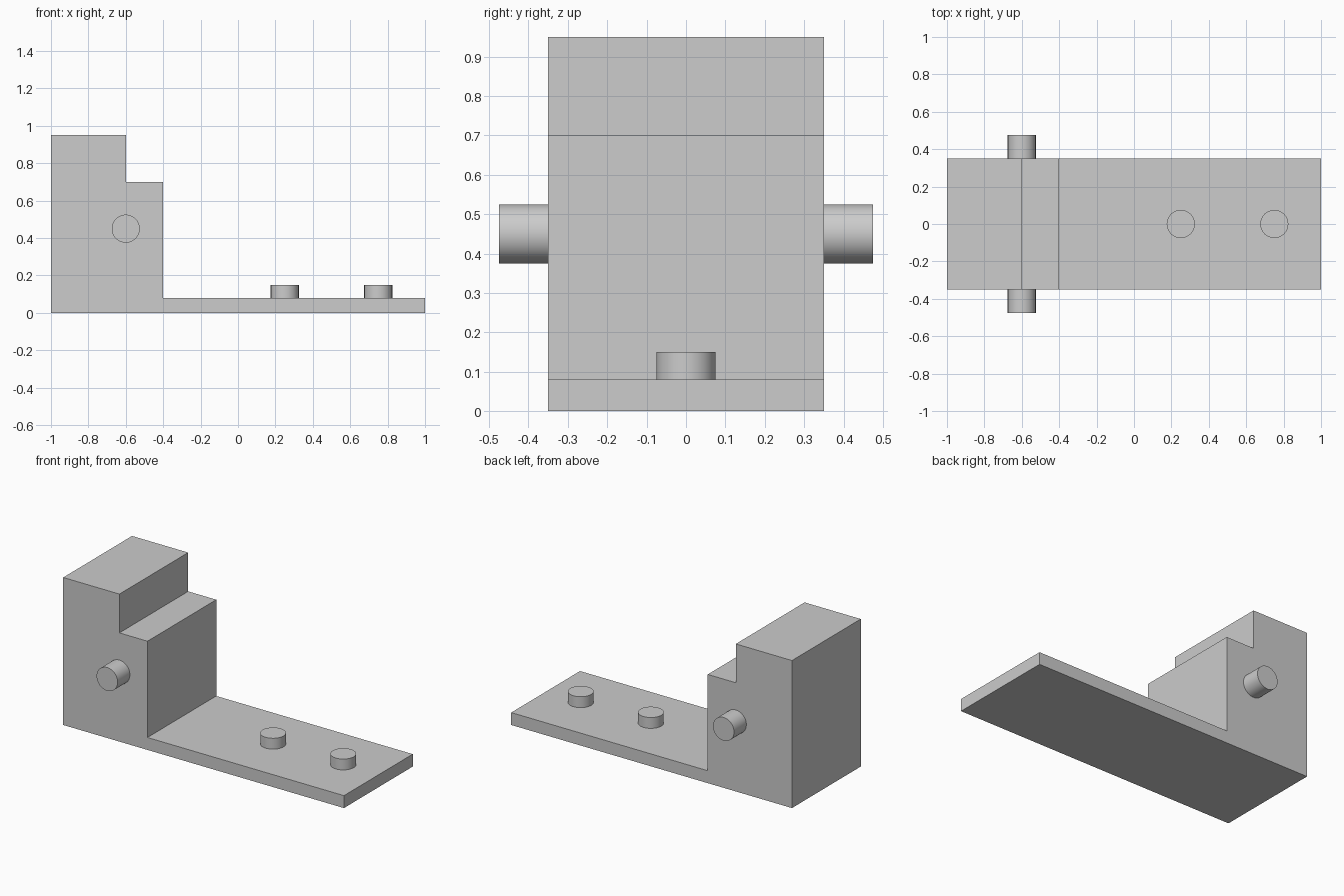
import bpy
import bmesh
import math

if "Cube" in bpy.data.objects:
    bpy.data.objects.remove(bpy.data.objects["Cube"], do_unlink=True)

# Single light grey material
GREY = (0.604, 0.604, 0.604, 1.0)
grey = bpy.data.materials.new("light_grey")
grey.use_nodes = True
grey.diffuse_color = GREY
grey.node_tree.nodes["Principled BSDF"].inputs["Base Color"].default_value = GREY

HALF_WIDTH = 0.35
PLATE_TOP = 0.08
RADIUS = 0.075
EMBED = 0.02


def extrude_profile(name, profile, half_width):
    """Extrude an x-z outline along y."""
    bm = bmesh.new()
    face = bm.faces.new([bm.verts.new((x, -half_width, z)) for x, z in profile])
    result = bmesh.ops.extrude_face_region(bm, geom=[face])
    moved = [v for v in result["geom"] if isinstance(v, bmesh.types.BMVert)]
    bmesh.ops.translate(bm, verts=moved, vec=(0, 2 * half_width, 0))
    bmesh.ops.recalc_face_normals(bm, faces=bm.faces)
    mesh = bpy.data.meshes.new(name)
    bm.to_mesh(mesh)
    bm.free()
    obj = bpy.data.objects.new(name, mesh)
    bpy.context.collection.objects.link(obj)
    mesh.materials.append(grey)
    return obj


def add_peg(name, location, length, rotation=(0, 0, 0)):
    """Smooth-sided round peg."""
    bpy.ops.mesh.primitive_cylinder_add(vertices=48, radius=RADIUS, depth=length,
                                        location=location, rotation=rotation)
    obj = bpy.context.object
    obj.name = name
    obj.data.materials.append(grey)
    bpy.ops.object.shade_smooth_by_angle(angle=math.radians(30))
    return obj


# Stepped upright and flat base plate in one body
extrude_profile("stepped_body", [
    (-1, 0), (1, 0), (1, PLATE_TOP), (-0.4, PLATE_TOP),
    (-0.4, 0.7), (-0.6, 0.7), (-0.6, 0.95), (-1, 0.95),
], HALF_WIDTH)

# Side pins on the upright
pin_end = 0.475
pin_start = HALF_WIDTH - EMBED
for name, side in (("front_pin", -1), ("back_pin", 1)):
    add_peg(name, (-0.6, side * (pin_start + pin_end) / 2, 0.45),
            pin_end - pin_start, (math.pi / 2, 0, 0))

# Studs on the base plate
stud_top = 0.15
stud_start = PLATE_TOP - EMBED
for name, x in (("inner_stud", 0.25), ("outer_stud", 0.75)):
    add_peg(name, (x, 0, (stud_start + stud_top) / 2), stud_top - stud_start)
